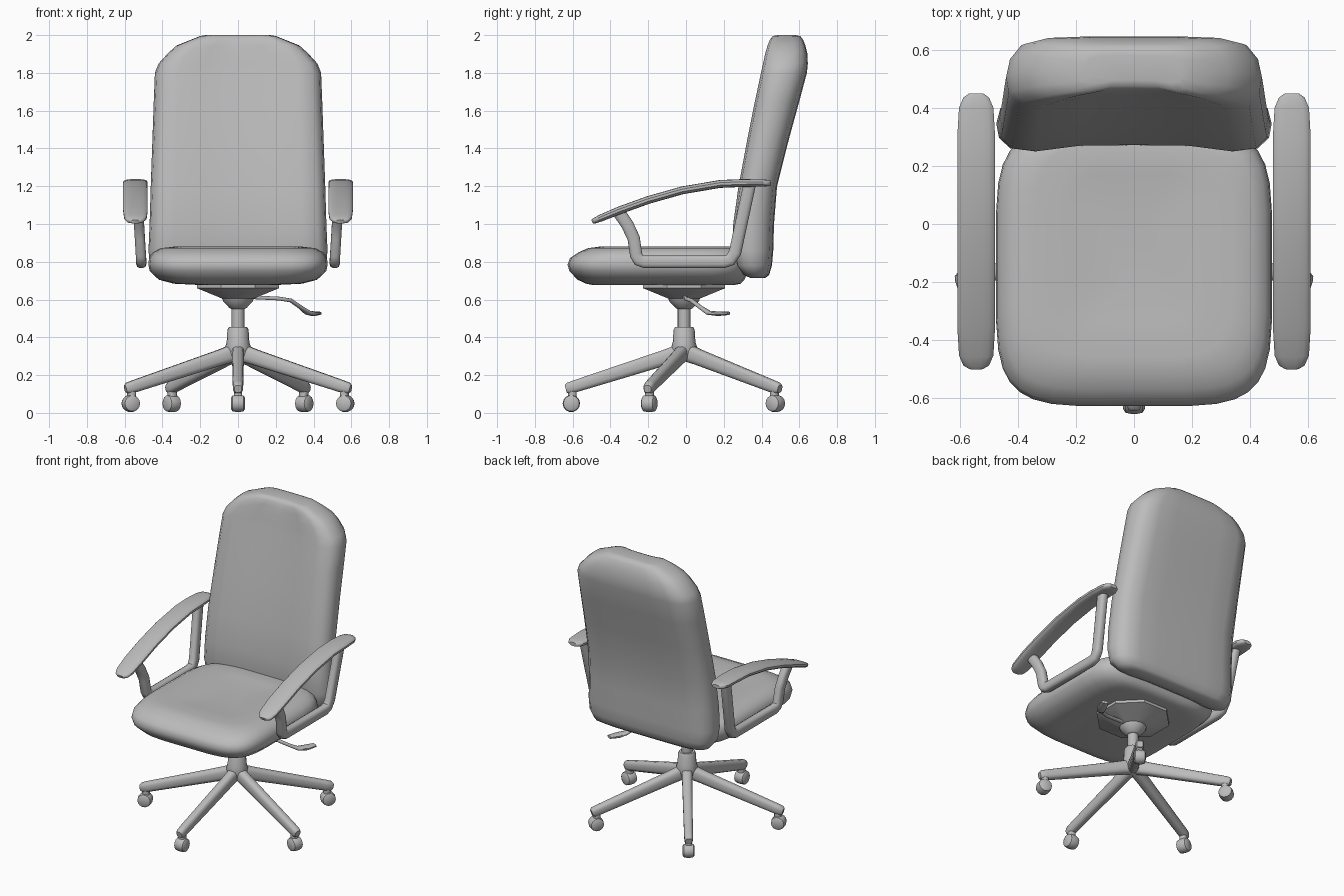
import bpy, bmesh, math
from math import sin, cos, pi, radians
from mathutils import Vector, Matrix

if "Cube" in bpy.data.objects:
    bpy.data.objects.remove(bpy.data.objects["Cube"])

grey = bpy.data.materials.new("plain grey")
grey.use_nodes = True
grey.diffuse_color = (0.5, 0.5, 0.5, 1)
grey.node_tree.nodes["Principled BSDF"].inputs["Base Color"].default_value = (0.5, 0.5, 0.5, 1)

CENTRE = Vector((0, -0.01, 0))   # swivel axis


def loft(name, rings, angle=40):
    """Skin a list of equal-length point rings and cap both ends."""
    bm = bmesh.new()
    loops = [[bm.verts.new(p) for p in ring] for ring in rings]
    n = len(loops[0])
    for a, b in zip(loops, loops[1:]):
        for i in range(n):
            j = (i + 1) % n
            bm.faces.new((a[i], a[j], b[j], b[i]))
    bm.faces.new(loops[0])
    bm.faces.new(loops[-1])
    bmesh.ops.recalc_face_normals(bm, faces=bm.faces)
    mesh = bpy.data.meshes.new(name)
    bm.to_mesh(mesh)
    bm.free()
    mesh.materials.append(grey)
    obj = bpy.data.objects.new(name, mesh)
    bpy.context.collection.objects.link(obj)
    bpy.ops.object.select_all(action="DESELECT")
    bpy.context.view_layer.objects.active = obj
    obj.select_set(True)
    bpy.ops.object.shade_smooth_by_angle(angle=radians(angle))
    return obj


def power(value, e):
    return math.copysign(abs(value) ** e, value)


def sweep(name, path, sizes, side=None, n=12, e=0.7):
    """Rounded-box section of (width, height) carried along a path."""
    path = [Vector(p) for p in path]
    rings = []
    for k, p in enumerate(path):
        ins = (p - path[k - 1]).normalized() if k else Vector()
        out = (path[k + 1] - p).normalized() if k < len(path) - 1 else Vector()
        t = (ins + out).normalized()
        s = Vector(side) if side else t.cross(Vector((0, 0, 1))).normalized()
        up = s.cross(t).normalized()
        w, h = sizes[k]
        angles = [2 * pi * (i + 0.5) / n for i in range(n)]
        rings.append([p + s * power(cos(a), e) * w / 2 + up * power(sin(a), e) * h / 2
                      for a in angles])
    return loft(name, rings)


def lathe(name, profile, n=16, turn=0, angle=40):
    return loft(name, [[CENTRE + Vector((r * cos(turn + 2 * pi * i / n),
                                         r * sin(turn + 2 * pi * i / n), z))
                        for i in range(n)] for r, z in profile], angle)


# Seat cushion: rounded outlines stacked by height (z, half width, front, rear)
seat_levels = [(0.678, 0.22, -0.50, 0.26), (0.684, 0.34, -0.53, 0.29),
               (0.705, 0.42, -0.575, 0.31), (0.75, 0.468, -0.618, 0.33),
               (0.785, 0.476, -0.628, 0.335), (0.82, 0.472, -0.615, 0.33),
               (0.85, 0.452, -0.57, 0.32), (0.872, 0.41, -0.52, 0.30),
               (0.880, 0.34, -0.46, 0.27), (0.872, 0.22, -0.34, 0.18),
               (0.864, 0.09, -0.22, 0.05)]
rings = []
for z, w, front, rear in seat_levels:
    mid, half = (front + rear) / 2, (rear - front) / 2
    rings.append([(w * power(cos(a), 0.42), mid + half * power(sin(a), 0.42), z)
                  for a in [2 * pi * (i + 0.5) / 32 for i in range(32)]])
loft("seat_cushion", rings, 60)

# Backrest: one half section with a hollow front, mirrored, stacked by height
half_section = [(0.0, 0.10), (0.4, 0.09), (0.72, 0.0), (0.9, 0.05), (0.98, 0.22),
                (1.0, 0.45), (0.97, 0.7), (0.88, 0.9), (0.7, 0.98), (0.4, 1.0), (0.0, 1.0)]
section = half_section + [(-u, v) for u, v in half_section[-2:0:-1]]
back_levels = [(0.715, 0.36, 0.34, 0.42), (0.73, 0.43, 0.305, 0.44),
               (0.78, 0.466, 0.265, 0.455), (0.86, 0.474, 0.25, 0.462),
               (1.0, 0.468, 0.25, 0.466), (1.2, 0.462, 0.278, 0.482),
               (1.45, 0.453, 0.325, 0.545), (1.65, 0.446, 0.365, 0.60),
               (1.80, 0.44, 0.397, 0.64), (1.85, 0.42, 0.408, 0.645),
               (1.905, 0.37, 0.42, 0.642), (1.945, 0.325, 0.432, 0.632),
               (1.975, 0.25, 0.444, 0.62), (1.995, 0.20, 0.46, 0.605),
               (2.0, 0.17, 0.485, 0.58)]
loft("backrest", [[(u * w, f + v * (b - f), z) for u, v in section]
                  for z, w, f, b in back_levels], 60)

# Armrests: curved pad over a bent tube frame, on both sides
pad_path = [(-0.497, 1.012), (-0.485, 1.017), (-0.45, 1.032), (-0.35, 1.073), (-0.2, 1.127),
            (-0.02, 1.178), (0.18, 1.212), (0.3, 1.217), (0.4, 1.217), (0.435, 1.217), (0.449, 1.217)]
pad_sizes = ([(0.05, 0.02), (0.09, 0.03), (0.12, 0.038)] + [(0.132, 0.042)] * 5
             + [(0.12, 0.038), (0.09, 0.034), (0.05, 0.024)])
frame_path = [(-0.355, 1.062), (-0.31, 0.995), (-0.277, 0.925), (-0.264, 0.835), (-0.25, 0.81),
              (-0.22, 0.80), (0.2, 0.80), (0.235, 0.81), (0.26, 0.85), (0.337, 1.21)]
frame_offsets = [max(0, z - 0.8) * 0.06 for _, z in frame_path]
for side, s in (("left", 1), ("right", -1)):
    sweep(side + "_arm_pad", [(s * 0.543, y, z) for y, z in pad_path], pad_sizes, (1, 0, 0), 16)
    sweep(side + "_arm_frame",
          [(s * (0.512 + d), y, z) for (y, z), d in zip(frame_path, frame_offsets)],
          [(0.055, 0.068)] * len(frame_path), (1, 0, 0))

# Support plate, tilt cup, gas column and hub
lathe("seat_plate", [(0.09, 0.605), (0.235, 0.66), (0.235, 0.69)], 8, pi / 8, 20)
lathe("tilt_cup", [(0.036, 0.55), (0.045, 0.555), (0.078, 0.59), (0.088, 0.615)])
lathe("gas_column", [(0.034, 0.42), (0.034, 0.56)])
lathe("base_hub", [(0.03, 0.275), (0.055, 0.29), (0.068, 0.35), (0.06, 0.375),
                   (0.056, 0.44), (0.048, 0.455)])

# Tilt lever with a flat paddle end
sweep("tilt_lever", [(0.02, -0.01, 0.615), (0.22, 0.0, 0.605), (0.28, 0.03, 0.595),
                     (0.33, 0.075, 0.56), (0.37, 0.12, 0.53), (0.40, 0.17, 0.525), (0.425, 0.225, 0.527)],
      [(0.024, 0.02)] * 4 + [(0.045, 0.022), (0.06, 0.024), (0.04, 0.018)])

# Five legs, each with a caster fork and a wheel
for k in range(5):
    a = radians(-90 + 72 * k)
    out, across, up = Vector((cos(a), sin(a), 0)), Vector((-sin(a), cos(a), 0)), Vector((0, 0, 1))

    def at(r, z):
        return CENTRE + out * r + up * z

    sweep(f"leg_{k + 1}", [at(0.01, 0.322), at(0.1, 0.293), at(0.58, 0.14), at(0.615, 0.13), at(0.627, 0.127)],
          [(0.07, 0.095), (0.064, 0.085), (0.056, 0.066), (0.052, 0.06), (0.04, 0.04)], across)
    sweep(f"caster_fork_{k + 1}", [at(0.592, 0.06), at(0.592, 0.125)], [(0.045, 0.045)] * 2, across)
    wheel = [(-0.037, 0.03), (-0.03, 0.042), (-0.012, 0.046), (0.012, 0.046), (0.03, 0.042), (0.037, 0.03)]
    loft(f"caster_wheel_{k + 1}",
         [[at(0.597 + r * cos(t), 0.05 + r * sin(t)) + across * d
           for t in [2 * pi * i / 14 for i in range(14)]] for d, r in wheel])
